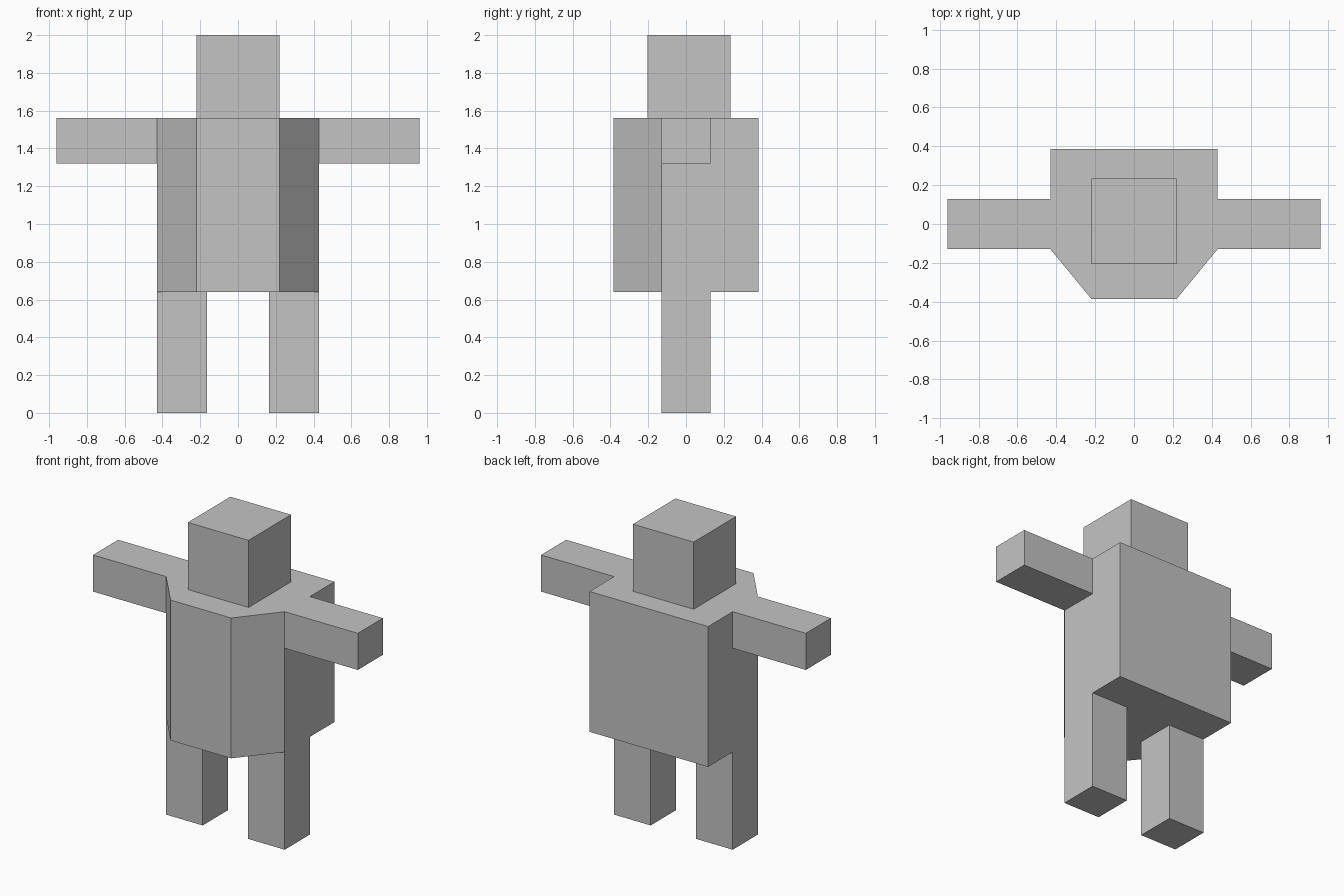
import bpy
import bmesh

if "Cube" in bpy.data.objects:
    bpy.data.objects.remove(bpy.data.objects["Cube"])

grey = bpy.data.materials.new("light_grey")
grey.diffuse_color = (0.55, 0.55, 0.55, 1.0)
grey.use_nodes = True
grey.node_tree.nodes["Principled BSDF"].inputs["Base Color"].default_value = grey.diffuse_color


def prism(name, outline, z0, z1):
    """Extrude a counter-clockwise (x, y) outline from z0 up to z1."""
    bm = bmesh.new()
    base = bm.faces.new([bm.verts.new((x, y, z0)) for x, y in outline])
    top = bmesh.ops.extrude_face_region(bm, geom=[base], use_keep_orig=True)
    verts = [g for g in top["geom"] if isinstance(g, bmesh.types.BMVert)]
    bmesh.ops.translate(bm, verts=verts, vec=(0, 0, z1 - z0))
    bmesh.ops.recalc_face_normals(bm, faces=bm.faces[:])
    mesh = bpy.data.meshes.new(name)
    bm.to_mesh(mesh)
    bm.free()
    mesh.materials.append(grey)
    obj = bpy.data.objects.new(name, mesh)
    bpy.context.collection.objects.link(obj)
    return obj


def box(name, x0, x1, y0, y1, z0, z1):
    return prism(name, [(x0, y0), (x1, y0), (x1, y1), (x0, y1)], z0, z1)


HIP, SHOULDER, TOP = 0.64, 1.56, 2.0
WIDE, DEEP, LIMB = 0.43, 0.385, 0.13

# Torso with chamfered front corners
prism("torso", [(-0.22, -DEEP), (0.22, -DEEP), (WIDE, -LIMB),
                (WIDE, DEEP), (-WIDE, DEEP), (-WIDE, -LIMB)], HIP, SHOULDER)

# Head, set slightly towards the back
box("head", -0.22, 0.22, -0.205, 0.235, SHOULDER, TOP)

# Outstretched arms and straight legs, flush with the torso sides
for side, s in (("left", -1), ("right", 1)):
    a0, a1 = sorted((s * WIDE, s * 0.96))
    box(side + "_arm", a0, a1, -LIMB, LIMB, 1.32, SHOULDER)
    l0, l1 = sorted((s * 0.165, s * WIDE))
    box(side + "_leg", l0, l1, -LIMB, LIMB, 0.0, HIP)
